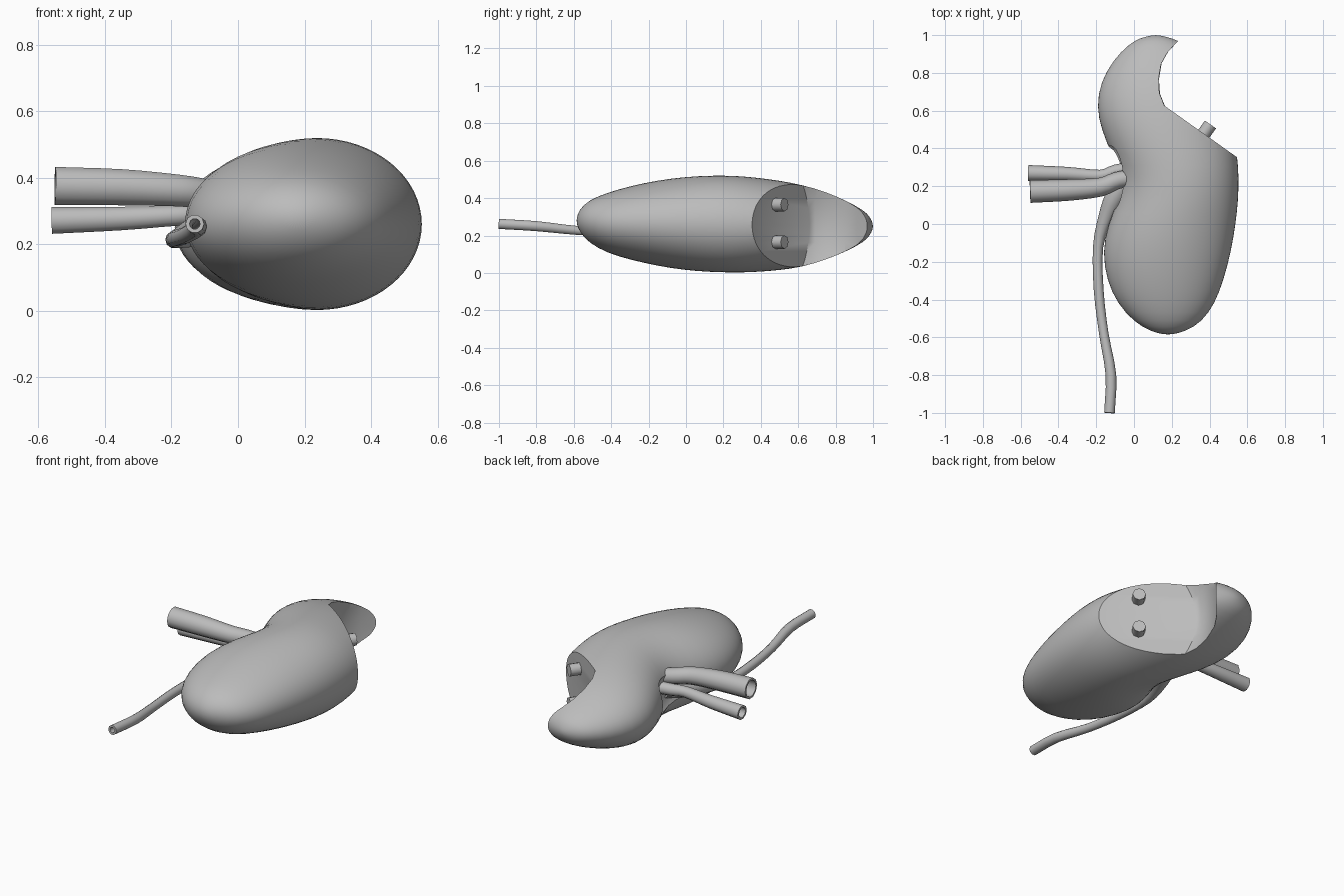
import bpy, bmesh
from math import sin, cos, pi, radians
from mathutils import Vector

if "Cube" in bpy.data.objects:
    bpy.data.objects.remove(bpy.data.objects["Cube"], do_unlink=True)

grey = bpy.data.materials.new("neutral grey")
grey.use_nodes = True
grey.diffuse_color = (0.5, 0.5, 0.5, 1)
grey.node_tree.nodes["Principled BSDF"].inputs["Base Color"].default_value = (0.5, 0.5, 0.5, 1)


def loft(name, rings, caps=True):
    """Skin a list of equal-sized point rings."""
    bm = bmesh.new()
    loops = [[bm.verts.new(p) for p in ring] for ring in rings]
    n = len(loops[0])
    for a, b in zip(loops, loops[1:]):
        for i in range(n):
            bm.faces.new((a[i], a[(i + 1) % n], b[(i + 1) % n], b[i]))
    if caps:
        bm.faces.new(loops[0])
        bm.faces.new(loops[-1])
    bmesh.ops.recalc_face_normals(bm, faces=bm.faces)
    mesh = bpy.data.meshes.new(name)
    bm.to_mesh(mesh)
    bm.free()
    mesh.materials.append(grey)
    ob = bpy.data.objects.new(name, mesh)
    bpy.context.collection.objects.link(ob)
    return ob


def activate(ob):
    bpy.ops.object.select_all(action='DESELECT')
    ob.select_set(True)
    bpy.context.view_layer.objects.active = ob


def smooth(ob, angle=35):
    activate(ob)
    bpy.ops.object.shade_smooth_by_angle(angle=radians(angle))


def apply(ob, kind, **settings):
    mod = ob.modifiers.new(kind, kind)
    for key, value in settings.items():
        setattr(mod, key, value)
    activate(ob)
    bpy.ops.object.modifier_apply(modifier=mod.name)


def tube(name, path, sides=10, wall=0.012, smoothing=3):
    """Open tube along (x, y, z, radius) points, rounded by Catmull-Rom."""
    pts = [Vector(p) for p in path]
    pts = [2 * pts[0] - pts[1]] + pts + [2 * pts[-1] - pts[-2]]
    fine = []
    for a, b, c, d in zip(pts, pts[1:], pts[2:], pts[3:]):
        for k in range(smoothing):
            t = k / smoothing
            fine.append(b + (c - a) * t / 2 + (a - 2.5 * b + 2 * c - d / 2) * t * t
                        + (1.5 * (b - c) + (d - a) / 2) * t ** 3)
    fine.append(pts[-2])
    rings = []
    for i, p in enumerate(fine):
        tangent = (fine[min(i + 1, len(fine) - 1)] - fine[max(i - 1, 0)]).to_3d().normalized()
        u = tangent.cross(Vector((0, 0, 1))).normalized()
        v = u.cross(tangent)
        rings.append([p.to_3d() + p.w * (u * cos(2 * pi * k / sides) + v * sin(2 * pi * k / sides))
                      for k in range(sides)])
    ob = loft(name, rings, caps=False)
    apply(ob, 'SOLIDIFY', thickness=wall, offset=-1)
    smooth(ob, 50)
    return ob


# Kidney body: cross-sections along y as (y, x min, x max, z min, z max)
sections = [
    (-0.585, 0.16, 0.20, 0.265, 0.295), (-0.57, 0.09, 0.27, 0.22, 0.34),
    (-0.52, 0.0, 0.36, 0.16, 0.39), (-0.42, -0.09, 0.43, 0.105, 0.43),
    (-0.3, -0.145, 0.475, 0.07, 0.465), (-0.15, -0.17, 0.515, 0.035, 0.497),
    (0, -0.14, 0.54, 0.013, 0.515), (0.12, -0.085, 0.553, 0.004, 0.522),
    (0.25, -0.07, 0.557, 0, 0.522), (0.37, -0.12, 0.548, 0.003, 0.512),
    (0.5, -0.175, 0.525, 0.013, 0.495), (0.62, -0.2, 0.49, 0.03, 0.472),
    (0.75, -0.18, 0.44, 0.07, 0.435), (0.87, -0.11, 0.37, 0.12, 0.38),
    (0.95, -0.03, 0.28, 0.165, 0.335), (0.985, 0.03, 0.2, 0.2, 0.3),
    (1.0, 0.1, 0.13, 0.24, 0.26)]
angles = [2 * pi * k / 32 for k in range(32)]
body = loft("kidney_body", [
    [((x0 + x1) / 2 + (x1 - x0) / 2 * cos(a), y, (z0 + z1) / 2 + (z1 - z0) / 2 * sin(a))
     for a in angles] for y, x0, x1, z0, z1 in sections])
apply(body, 'SUBSURF', levels=1)

# Cutaway: a flat slice meeting a scooped wall, deepest at mid height
corner, along = Vector((0.17, 0.62)), Vector((0.38, -0.27))
wall = [(0.15, 0.69), (0.15, 0.77), (0.165, 0.85), (0.195, 0.91), (0.24, 0.965), (0.3, 1.03)]
layers = []
for k in range(13):
    t = k / 6 - 1
    bulge = max(0, 1 - (t * 1.2) ** 2)
    start = corner - along * 0.15 * bulge
    ring = [corner + along * 2, start]
    ring += [Vector(p) - Vector((0.05 * bulge * (1 - i / 5), 0)) for i, p in enumerate(wall)]
    ring.append(Vector((0.95, 1.03)))
    layers.append([(p.x, p.y, 0.255 + 0.28 * t) for p in ring])
cutter = loft("cutaway_cutter", layers)

# Hilum recess where the vessels enter
bpy.ops.mesh.primitive_uv_sphere_add(segments=24, ring_count=12, location=(-0.1, 0.26, 0.27))
recess = bpy.context.object
recess.name = "hilum_cutter"
recess.scale = (0.06, 0.19, 0.13)
recess.data.materials.append(grey)

for tool in (cutter, recess):
    apply(body, 'BOOLEAN', object=tool, operation='DIFFERENCE', solver='EXACT')
    bpy.data.objects.remove(tool, do_unlink=True)
smooth(body)

# Two short vessel stubs standing out of the flat cut
normal = Vector((0.27, 0.38, 0)).normalized()
for name, z in (("upper_stub", 0.365), ("lower_stub", 0.165)):
    bpy.ops.mesh.primitive_cylinder_add(
        vertices=8, radius=0.036, depth=0.1,
        location=Vector((0.37, 0.478, z)) + normal * 0.01,
        rotation=normal.to_track_quat('Z', 'Y').to_euler())
    stub = bpy.context.object
    stub.name = name
    stub.data.materials.append(grey)
    smooth(stub, 50)

# Blood vessels and the ureter with its widened funnel
tube("large_vessel", [(-0.55, 0.172, 0.376, 0.06), (-0.35, 0.18, 0.372, 0.057),
                      (-0.18, 0.195, 0.362, 0.05), (-0.09, 0.23, 0.35, 0.046),
                      (0.02, 0.25, 0.33, 0.045)])
tube("small_vessel", [(-0.56, 0.27, 0.272, 0.042), (-0.35, 0.265, 0.278, 0.037),
                      (-0.18, 0.255, 0.287, 0.032), (-0.1, 0.28, 0.29, 0.034),
                      (0.02, 0.3, 0.29, 0.036)])
tube("ureter", [(-0.13, -1.0, 0.262, 0.028), (-0.122, -0.8, 0.25, 0.028),
                (-0.16, -0.58, 0.227, 0.025), (-0.187, -0.35, 0.218, 0.026),
                (-0.19, -0.12, 0.215, 0.027), (-0.15, 0.03, 0.23, 0.04),
                (-0.1, 0.14, 0.25, 0.055), (-0.03, 0.24, 0.27, 0.06)])
